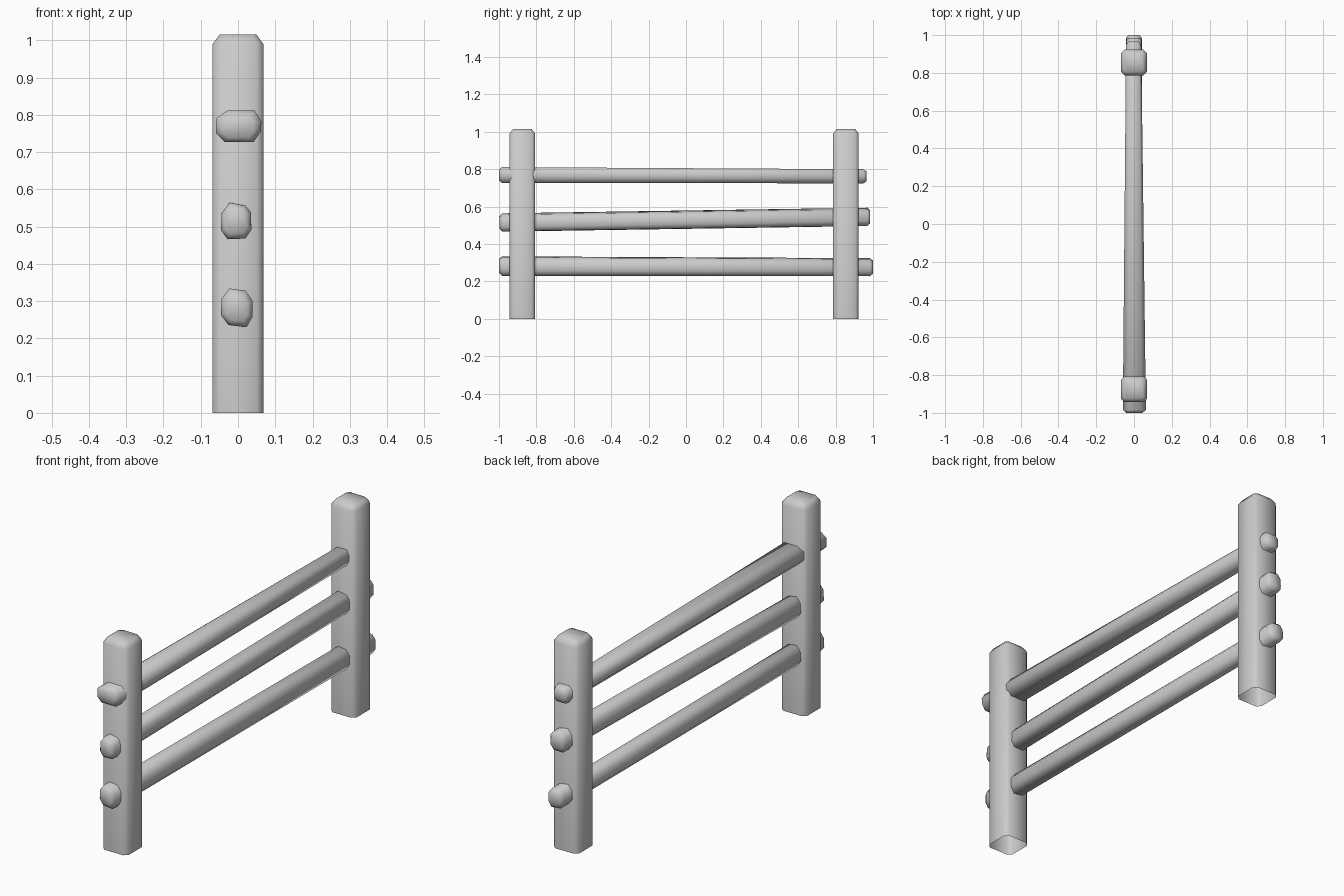
import bpy, bmesh, math

if "Cube" in bpy.data.objects:
    bpy.data.objects.remove(bpy.data.objects["Cube"])


def loft(name, rings, cap_start=True):
    """Skin a stack of equal-count rings and cap the ends."""
    bm = bmesh.new()
    vr = [[bm.verts.new(p) for p in ring] for ring in rings]
    n = len(vr[0])
    for a, b in zip(vr, vr[1:]):
        for i in range(n):
            bm.faces.new((a[i], a[(i + 1) % n], b[(i + 1) % n], b[i]))
    bm.faces.new(vr[-1])
    if cap_start:
        bm.faces.new(vr[0])
    bmesh.ops.recalc_face_normals(bm, faces=bm.faces)
    mesh = bpy.data.meshes.new(name)
    bm.to_mesh(mesh)
    bm.free()
    mesh.shade_smooth()
    mesh.set_sharp_from_angle(angle=math.radians(55))
    obj = bpy.data.objects.new(name, mesh)
    bpy.context.collection.objects.link(obj)
    return obj


def chamfered_square(h, c, y, z):
    k = h - c
    pts = [(k, -h), (h, -k), (h, k), (k, h), (-k, h), (-h, k), (-h, -k), (-k, -h)]
    return [(px, y + py, z) for px, py in pts]


# Posts: chamfered square timbers, bevelled on top, open underneath
for name, y in (("front_post", -0.875), ("back_post", 0.855)):
    loft(name, [chamfered_square(0.068, 0.018, y, 0),
                chamfered_square(0.068, 0.018, y, 0.99),
                chamfered_square(0.05, 0.012, y, 1.015)], cap_start=False)


def rail(name, profile, y0, y1, far_centre, far_scale):
    """Rough-hewn tapering rail; profile is its (x, z) outline at the front end."""
    xs, zs = zip(*profile)
    cx, cz = (min(xs) + max(xs)) / 2, (min(zs) + max(zs)) / 2
    fx, fz = far_centre
    sx, sz = far_scale

    def ring(t, y, s):
        x0, z0 = cx + (fx - cx) * t, cz + (fz - cz) * t
        kx, kz = s * (1 + (sx - 1) * t), s * (1 + (sz - 1) * t)
        return [(x0 + (x - cx) * kx, y, z0 + (z - cz) * kz) for x, z in profile]

    loft(name, [ring(0, y0, 0.7), ring(0, y0 + 0.016, 1),
                ring(1, y1 - 0.016, 1), ring(1, y1, 0.7)])


# Rails: three eight-sided poles passing through both posts
rail("top_rail",
     [(-0.03, 0.811), (0.045, 0.811), (0.063, 0.782), (0.061, 0.755),
      (0.042, 0.727), (-0.036, 0.727), (-0.059, 0.75), (-0.059, 0.79)],
     -1.0, 0.965, (-0.002, 0.762), (0.66, 0.9))
rail("middle_rail",
     [(-0.023, 0.564), (0.02, 0.556), (0.034, 0.538), (0.036, 0.492),
      (0.02, 0.468), (-0.028, 0.466), (-0.046, 0.49), (-0.044, 0.535)],
     -0.997, 0.985, (0.0, 0.545), (1.04, 1.0))
rail("bottom_rail",
     [(-0.023, 0.334), (0.02, 0.328), (0.039, 0.301), (0.039, 0.258),
      (0.023, 0.23), (-0.026, 0.236), (-0.046, 0.263), (-0.044, 0.306)],
     -1.0, 1.0, (0.0, 0.276), (1.0, 0.93))
